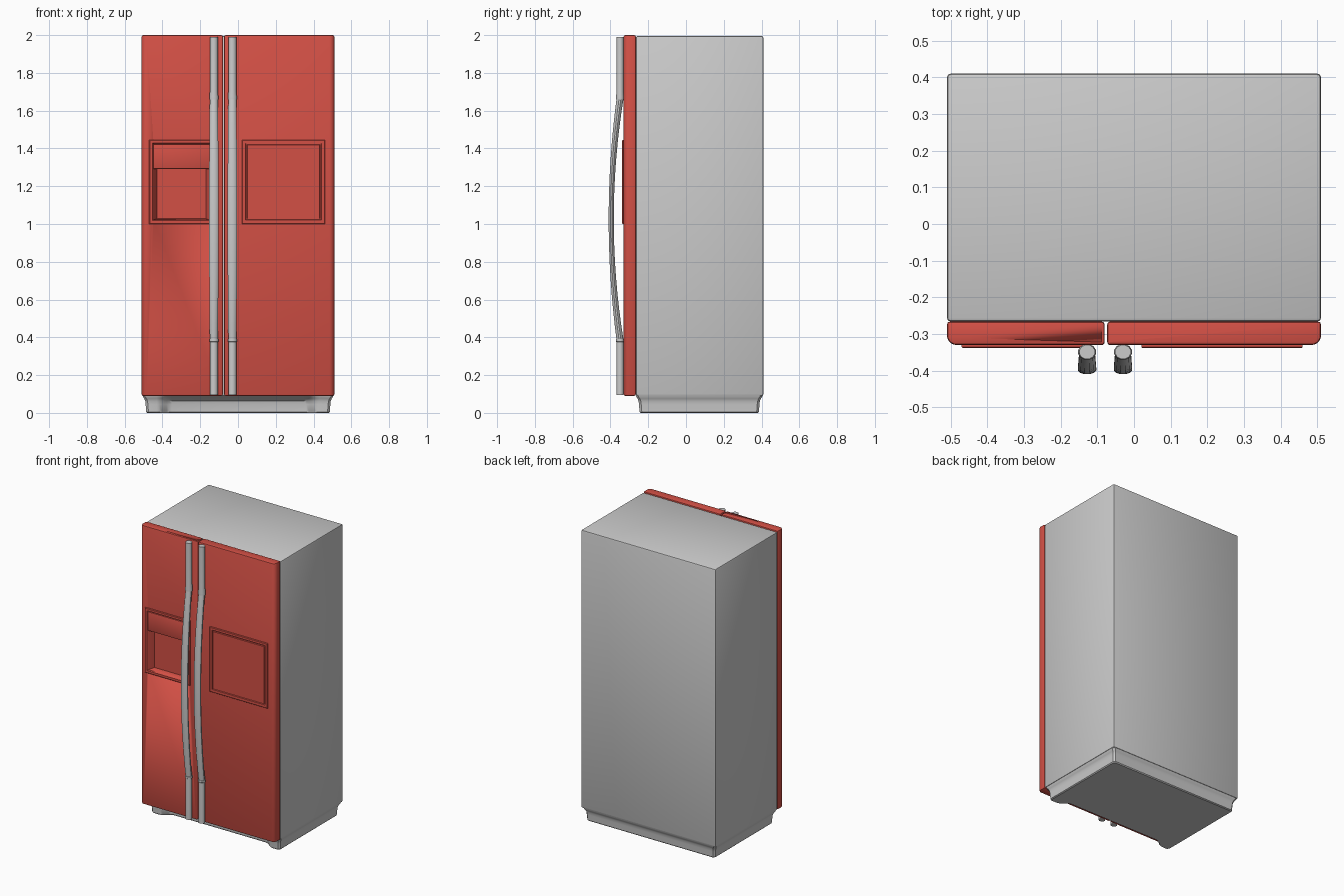
import bpy, bmesh, math

if "Cube" in bpy.data.objects:
    bpy.data.objects.remove(bpy.data.objects["Cube"])

red = bpy.data.materials.new("red_enamel")
red.diffuse_color = (0.65, 0.08, 0.06, 1)
red.use_nodes = True
red.node_tree.nodes["Principled BSDF"].inputs["Base Color"].default_value = red.diffuse_color


def make(name, bm, mat=None, bevel=0, segments=2, limit=60):
    me = bpy.data.meshes.new(name)
    bm.to_mesh(me)
    bm.free()
    ob = bpy.data.objects.new(name, me)
    bpy.context.collection.objects.link(ob)
    if mat:
        me.materials.append(mat)
    bpy.ops.object.select_all(action='DESELECT')
    bpy.context.view_layer.objects.active = ob
    ob.select_set(True)
    if bevel:
        m = ob.modifiers.new("bevel", 'BEVEL')
        m.width, m.segments = bevel, segments
        m.limit_method, m.angle_limit = 'ANGLE', math.radians(limit)
        bpy.ops.object.modifier_apply(modifier="bevel")
    bpy.ops.object.shade_smooth_by_angle(angle=math.radians(35))
    return ob


def loft(rings, start_cap=True):
    """Bridge equal-length rings of points and cap the ends."""
    bm = bmesh.new()
    vs = [[bm.verts.new(p) for p in r] for r in rings]
    n = len(vs[0])
    for a, b in zip(vs, vs[1:]):
        for i in range(n):
            j = (i + 1) % n
            bm.faces.new((a[i], a[j], b[j], b[i]))
    bm.faces.new(vs[-1])
    if start_cap:
        bm.faces.new(vs[0][::-1])
        bmesh.ops.recalc_face_normals(bm, faces=bm.faces)
    return bm


def rect(x0, x1, z0, z1, y):
    return [(x0, y, z0), (x1, y, z0), (x1, y, z1), (x0, y, z1)]


def box(x0, x1, y0, y1, z0, z1):
    return loft([rect(x0, x1, z0, z1, y1), rect(x0, x1, z0, z1, y0)])


# cabinet
make("cabinet", box(-0.51, 0.51, -0.266, 0.41, 0.09, 1.995), None, 0.01)


# doors: rounded outer front corner, tight inner corner
def door(name, outer, inner):
    s = 1 if outer > inner else -1
    back, front = -0.266, -0.33
    pts = [(inner, back), (outer, back)]
    for x, r, a0 in ((outer, 0.026, 0), (inner, 0.008, 90)):
        sx = s if a0 == 0 else -s
        cx, cy = x - sx * r, front + r
        for k in range(6):
            t = math.radians(18 * k if a0 == 0 else 90 - 18 * k)
            pts.append((cx + sx * r * math.cos(t), cy - r * math.sin(t)))
    return make(name, loft([[(x, y, z) for x, y in pts] for z in (0.09, 2.0)]),
                red, 0.008)


left_door = door("left_door", -0.51, -0.08)
door("right_door", 0.51, -0.073)

# opening for the dispenser in the left door
cutter = make("dispenser_cutter", box(-0.447, -0.153, -0.36, -0.285, 1.024, 1.423))
cutter.hide_render = True
mod = left_door.modifiers.new("opening", 'BOOLEAN')
mod.object, mod.operation, mod.solver = cutter, 'DIFFERENCE', 'EXACT'
bpy.context.view_layer.objects.active = left_door
bpy.ops.object.modifier_apply(modifier="opening")
bpy.data.objects.remove(cutter)

# dispenser frame and tapered niche
make("dispenser_niche", loft([
    rect(-0.47, -0.13, 1.0, 1.445, -0.327),
    rect(-0.47, -0.13, 1.0, 1.445, -0.335),
    rect(-0.467, -0.133, 1.003, 1.442, -0.338),
    rect(-0.452, -0.148, 1.018, 1.428, -0.338),
    rect(-0.449, -0.151, 1.021, 1.425, -0.334),
    rect(-0.43, -0.17, 1.028, 1.41, -0.292)], False), red)
make("dispenser_control_panel",
     box(-0.449, -0.151, -0.335, -0.29, 1.292, 1.421), red, 0.003)

# framed panel on the right door
make("right_door_panel", loft([
    rect(0.02, 0.46, 1.0, 1.445, -0.327),
    rect(0.02, 0.46, 1.0, 1.445, -0.335),
    rect(0.023, 0.457, 1.003, 1.442, -0.338),
    rect(0.040, 0.441, 1.021, 1.427, -0.338),
    rect(0.042, 0.439, 1.023, 1.425, -0.331),
    rect(0.047, 0.434, 1.028, 1.420, -0.331),
    rect(0.049, 0.432, 1.030, 1.418, -0.337)], False), red)

# handles: straight ends, collars and a bowed, flattened grip
def handle(name, cx):
    mid, half = 1.025, 0.65
    st = [(0.095, -0.349, 0.022, 0.02), (0.375, -0.349, 0.022, 0.02),
          (0.377, -0.349, 0.025, 0.022), (0.39, -0.349, 0.025, 0.022)]
    for k in range(17):
        t = -1 + k / 8
        b = 1 - t * t
        st.append((mid + half * 0.975 * t, -0.35 - 0.046 * b,
                   0.022 + 0.004 * b, 0.019 - 0.005 * b))
    st += [(2 * mid - z, y, a, b) for z, y, a, b in reversed(st[2:4])]
    st += [(1.70, -0.349, 0.022, 0.02), (1.99, -0.349, 0.022, 0.02)]
    n = 12
    make(name, loft([[(cx + rx * math.cos(math.tau * (i + .5) / n),
                       y + ry * math.sin(math.tau * (i + .5) / n), z)
                      for i in range(n)] for z, y, rx, ry in st]))


handle("left_handle", -0.128)
handle("right_handle", -0.03)


# plinth: flared at the top, front set back between the corners
def plinth_ring(z, d, recess):
    hx, y0, y1, c = 0.505 - d, -0.265 + d, 0.405 - d, 0.012
    half = [(hx - c, y1), (hx, y1 - c), (hx, y0 + c), (hx - c, y0)]
    for k in range(7):
        t = k / 6
        half.append((0.43 - 0.08 * t, y0 + recess * (3 * t * t - 2 * t ** 3)))
    return [(x, y, z) for x, y in half] + [(-x, y, z) for x, y in reversed(half)]


make("plinth", loft([plinth_ring(*a) for a in (
    (0.0, 0.025, 0.045), (0.006, 0.019, 0.045), (0.045, 0.016, 0.045),
    (0.062, 0.014, 0.042), (0.075, 0.009, 0.03), (0.085, 0.002, 0.008),
    (0.092, 0.0, 0.0))]))
